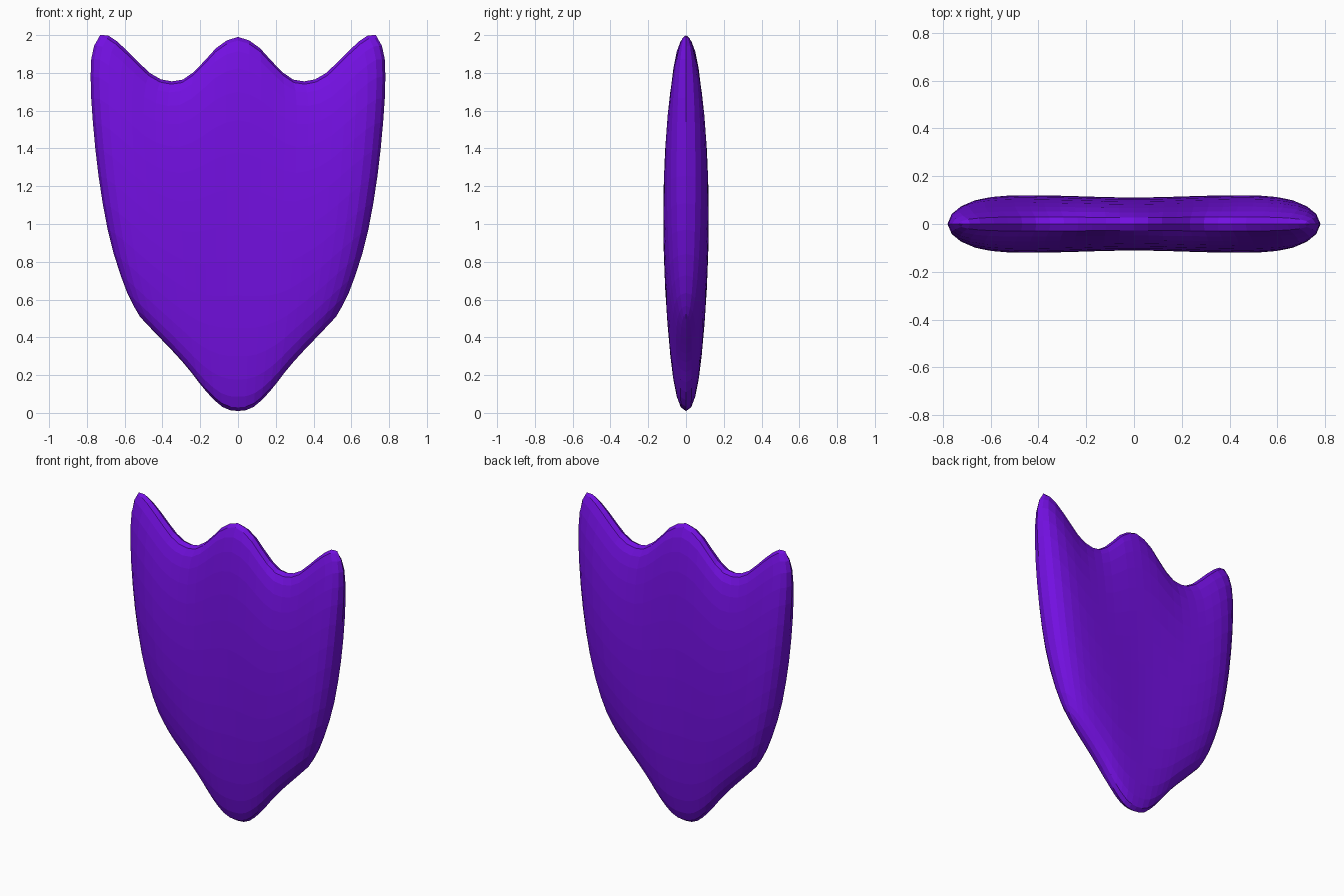
import bpy, bmesh, math

if "Cube" in bpy.data.objects:
    bpy.data.objects.remove(bpy.data.objects["Cube"])

def smooth(points, x):
    """Cubic Hermite interpolation through (x, y) points."""
    n = len(points)
    def slope(i):
        a, b = points[max(i - 1, 0)], points[min(i + 1, n - 1)]
        return (b[1] - a[1]) / (b[0] - a[0])
    i = 0
    while i < n - 2 and x > points[i + 1][0]:
        i += 1
    (x0, y0), (x1, y1) = points[i], points[i + 1]
    h = x1 - x0
    t = (x - x0) / h
    return ((2*t**3 - 3*t**2 + 1) * y0 + (t**3 - 2*t**2 + t) * h * slope(i)
            + (3*t**2 - 2*t**3) * y1 + (t**3 - t**2) * h * slope(i + 1))

# Half outlines: wavy top (x, z), pointed bottom (x, z), side (z, half width)
TOP = [(-.1, 1.945), (0, 1.99), (.1, 1.945), (.19, 1.85), (.27, 1.775), (.35, 1.755),
       (.44, 1.78), (.52, 1.85), (.6, 1.93), (.68, 1.995), (.73, 2.0)]
BOTTOM = [(-.08, .03), (0, .01), (.08, .03), (.17, .115), (.26, .23), (.33, .31),
          (.44, .425), (.52, .51)]
SIDE = [(.51, .52), (.62, .58), (.8, .645), (.97, .69), (1.23, .735), (1.5, .765),
        (1.75, .78), (1.92, .77), (2.0, .73)]

# Grid stations, denser near the rim
half = [.08, .16, .24, .32, .4, .48, .56, .64, .72, .8, .88, .94, .98, 1]
us = [-u for u in reversed(half)] + [0] + half
NV = 16
vs = [(1 - math.cos(math.pi * j / NV)) / 2 for j in range(NV + 1)]

def surface(u, v):
    a = abs(u)
    x = u * smooth(SIDE, .51 + 1.49 * v)
    z = (1 - v) * smooth(BOTTOM, .52 * a) + v * smooth(TOP, .73 * a)
    across = max(0, 1 - a**9) ** .5 * (1 - .09 * math.exp(-(u / .4)**2))
    along = max(0, 1 - (2 * v - 1)**2) ** .43
    return x, .122 * across * along, z

# Shield body: front and back sheets sharing one rim
bm = bmesh.new()
sheets = {-1: {}, 1: {}}
for i, u in enumerate(us):
    for j, v in enumerate(vs):
        x, y, z = surface(u, v)
        rim = i in (0, len(us) - 1) or j in (0, NV)
        vert = bm.verts.new((x, 0 if rim else -y, z))
        sheets[-1][i, j] = vert
        sheets[1][i, j] = vert if rim else bm.verts.new((x, y, z))
for side, g in sheets.items():
    for i in range(len(us) - 1):
        for j in range(NV):
            bm.faces.new([g[i, j], g[i + 1, j], g[i + 1, j + 1], g[i, j + 1]][::-side])
bmesh.ops.recalc_face_normals(bm, faces=bm.faces)

mesh = bpy.data.meshes.new("shield")
bm.to_mesh(mesh)
bm.free()
shield = bpy.data.objects.new("shield", mesh)
bpy.context.collection.objects.link(shield)

# Purple finish
purple = bpy.data.materials.new("purple")
purple.diffuse_color = (.17, .005, .75, 1)
purple.use_nodes = True
purple.node_tree.nodes["Principled BSDF"].inputs["Base Color"].default_value = purple.diffuse_color
mesh.materials.append(purple)
